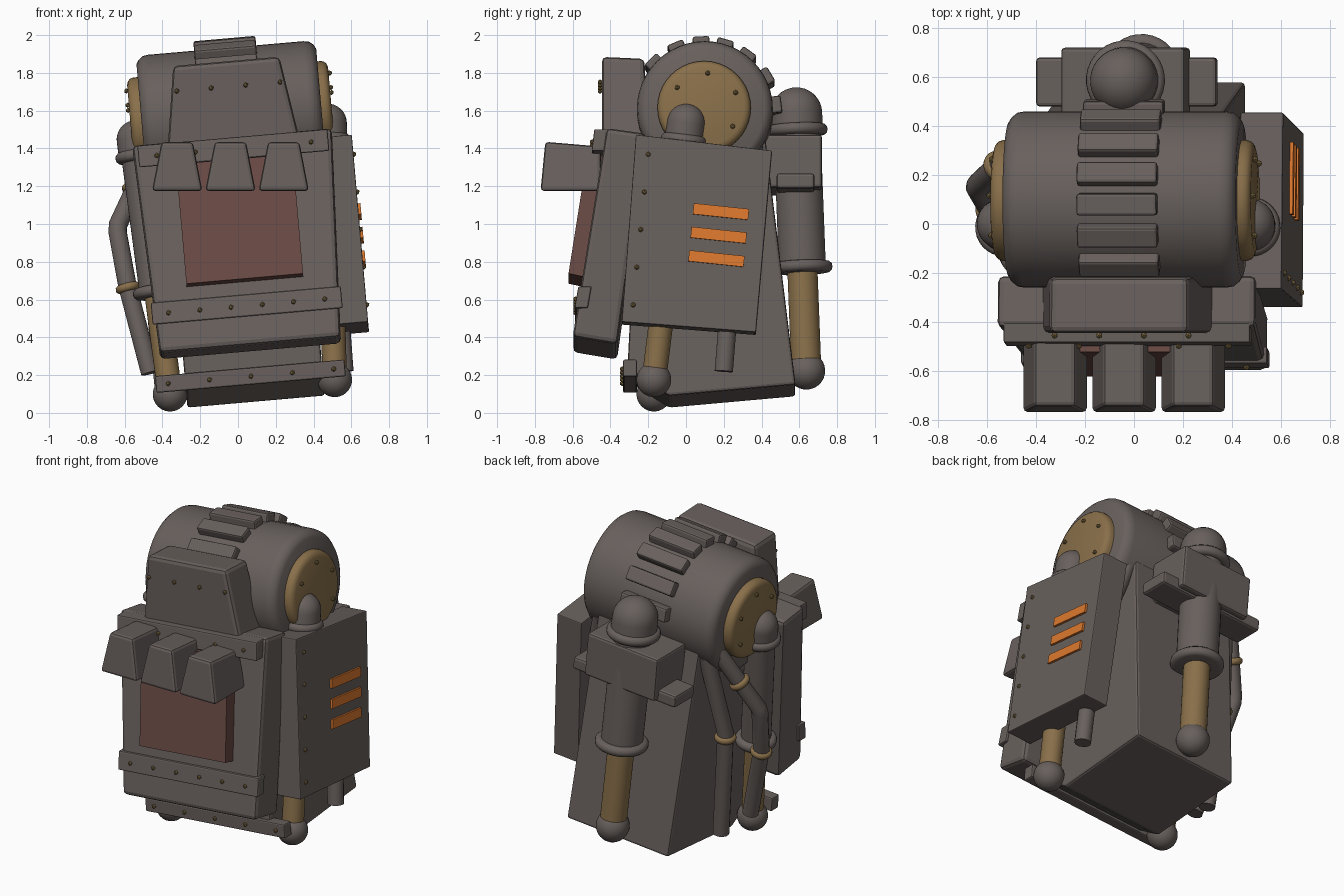
import bpy, bmesh, math
from mathutils import Matrix, Vector

if "Cube" in bpy.data.objects:
    bpy.data.objects.remove(bpy.data.objects["Cube"])

# Whole machine leans 5 degrees about the y axis
LEAN = Matrix.Translation((0.1, 0, 0.009)) @ Matrix.Rotation(math.radians(-5), 4, 'Y')


def material(name, rgb):
    m = bpy.data.materials.new(name)
    m.diffuse_color = (*rgb, 1)
    m.use_nodes = True
    m.node_tree.nodes["Principled BSDF"].inputs["Base Color"].default_value = m.diffuse_color
    return m


GREY = material("warm_grey", (0.138, 0.117, 0.109))
BRASS = material("brass", (0.25, 0.16, 0.068))
RED = material("dark_red", (0.145, 0.069, 0.058))
ORANGE = material("orange", (0.72, 0.19, 0.028))
STUD = material("dark_brass", (0.21, 0.145, 0.055))


def finish(name, bm, mat, frame=LEAN, bevel=0, smooth=False):
    bmesh.ops.recalc_face_normals(bm, faces=bm.faces[:])
    me = bpy.data.meshes.new(name)
    bm.to_mesh(me)
    bm.free()
    me.materials.append(mat)
    ob = bpy.data.objects.new(name, me)
    bpy.context.collection.objects.link(ob)
    ob.matrix_world = frame
    if bevel:
        b = ob.modifiers.new("bevel", 'BEVEL')
        b.width, b.segments = bevel, 2
    if smooth:
        bpy.ops.object.select_all(action='DESELECT')
        ob.select_set(True)
        bpy.context.view_layer.objects.active = ob
        bpy.ops.object.shade_smooth_by_angle(angle=math.radians(35))
    return ob


def prism(name, prof, half, mat=GREY, cx=0, bevel=0.015, frame=LEAN):
    """Side profile in (y, z) spread along x; half-width may vary per point."""
    halves = half if isinstance(half, (list, tuple)) else [half] * len(prof)
    bm = bmesh.new()
    left = [bm.verts.new((cx - h, y, z)) for (y, z), h in zip(prof, halves)]
    right = [bm.verts.new((cx + h, y, z)) for (y, z), h in zip(prof, halves)]
    n = len(prof)
    bm.faces.new(left)
    bm.faces.new(right[::-1])
    for i in range(n):
        j = (i + 1) % n
        bm.faces.new((left[i], right[i], right[j], left[j]))
    return finish(name, bm, mat, frame, bevel)


def rect(y0, y1, z0, z1):
    return [(y0, z0), (y1, z0), (y1, z1), (y0, z1)]


def turned(cy, cz, dy, dz, deg):
    c, s = math.cos(math.radians(deg)), math.sin(math.radians(deg))
    return [(cy + a * c - b * s, cz + a * s + b * c) for a, b in rect(-dy, dy, -dz, dz)]


def lathe(name, a, b, prof, mat=GREY, seg=32):
    """Turn (distance, radius) pairs about the line from a towards b."""
    a, b = Vector(a), Vector(b)
    place = Matrix.Translation(a) @ (b - a).to_track_quat('Z', 'Y').to_matrix().to_4x4()
    bm = bmesh.new()
    rings = []
    for d, r in prof:
        rings.append([bm.verts.new(place @ Vector((r * math.cos(k * math.tau / seg),
                      r * math.sin(k * math.tau / seg), d))) for k in range(seg)])
    for p, q in zip(rings, rings[1:]):
        for k in range(seg):
            bm.faces.new((p[k], p[k - 1], q[k - 1], q[k]))
    bm.faces.new(rings[0])
    bm.faces.new(rings[-1][::-1])
    bmesh.ops.remove_doubles(bm, verts=bm.verts[:], dist=1e-5)
    return finish(name, bm, mat, smooth=True)


def arc(d, r, a0, a1, n=8):
    angles = [math.radians(a0 + (a1 - a0) * i / n) for i in range(n + 1)]
    return [(d + r * math.sin(t), r * math.cos(t)) for t in angles]


def collar(name, a, b, d, r, h=0.03, mat=GREY):
    lathe(name, a, b, [(d - h, r - h), (d - h * .9, r - h * .5), (d - h * .5, r - h * .1), (d, r),
                       (d + h * .5, r - h * .1), (d + h * .9, r - h * .5), (d + h, r - h)], mat)


def rivets(name, pts):
    bm = bmesh.new()
    for p in pts:
        bmesh.ops.create_icosphere(bm, subdivisions=1, radius=0.014, matrix=Matrix.Translation(p))
    finish(name, bm, STUD)


def leg(name, foot, top, ball, rod, sleeve, ring, dome):
    """Piston leg: ball foot, brass rod, sleeve with collars and a domed head."""
    lathe(name + "_foot", foot, top, arc(0, ball, -90, 90, 14))
    lathe(name + "_rod", foot, top, [(0.02, rod), (0.6, rod)], BRASS)
    lathe(name + "_sleeve", foot, top, [(0.55, sleeve), (1.28, sleeve)])
    collar(name + "_lower_collar", foot, top, 0.55, sleeve + 0.035)
    collar(name + "_upper_collar", foot, top, 1.28, ring)
    lathe(name + "_dome", foot, top, [(1.27, dome)] + arc(1.37, dome, 0, 90))


# Core body, tapering upward, with an undercut nose
prism("core_body", [(-0.09, 0.05), (0.58, 0.11), (0.42, 1.42), (-0.25, 1.42), (-0.31, 0.19)], 0.365)

# Leaning front plate and its strips
prism("front_plate", [(-0.6, 0.355), (-0.365, 0.315), (-0.21, 1.43), (-0.42, 1.46)],
      [0.48, 0.48, 0.53, 0.53], cx=-0.005, bevel=0.025)
prism("upper_strip", [(-0.5, 1.34), (-0.42, 1.34), (-0.4, 1.455), (-0.485, 1.455)], 0.505,
      cx=-0.003, bevel=0.008)
prism("lower_strip", [(-0.59, 0.505), (-0.52, 0.505), (-0.5, 0.62), (-0.57, 0.62)], 0.505,
      cx=-0.005, bevel=0.008)
prism("bumper_bar", rect(-0.333, -0.26, 0.143, 0.232), 0.503, cx=-0.018, bevel=0.008)
rivets("upper_strip_rivets", [(-0.41 + 0.205 * i, -0.497, 1.395) for i in range(5)])
rivets("lower_strip_rivets", [(-0.42 + 0.166 * i, -0.585, 0.56) for i in range(6)])
rivets("bumper_rivets", [(-0.455 + 0.22 * i, -0.337, 0.187) for i in range(5)])

# Red double door
for side in (-1, 1):
    prism("red_door", [(-0.622, 0.705), (-0.53, 0.685), (-0.42, 1.33), (-0.522, 1.34)],
          0.155, RED, cx=side * 0.155 - 0.003, bevel=0)

# Three level hoods over the door
for i in range(3):
    prism("hood", [(-0.77, 1.175), (-0.45, 1.175), (-0.45, 1.41), (-0.745, 1.435)],
          [0.133, 0.133, 0.083, 0.083], cx=-0.322 + 0.282 * i, bevel=0.018, frame=Matrix())

# Upper armour hatch
prism("armour_hatch", [(-0.445, 1.42), (-0.2, 1.42), (-0.22, 1.85), (-0.445, 1.86)],
      [0.35, 0.35, 0.282, 0.282], bevel=0.025)
rivets("hatch_rivets", [(-0.275 + 0.183 * i, -0.455, 1.725) for i in range(4)])

# Drum with end caps and ribs
AY, AZ = 0.1, 1.57
shoulder = [(0.0, 0.315), (0.013, 0.337), (0.035, 0.355), (0.065, 0.36)]
lathe("drum", (-0.475, AY, AZ), (1, AY, AZ),
      shoulder + [(0.955 - d, r) for d, r in reversed(shoulder)], seg=48)
for s in (-1, 1):
    lathe("drum_cap", (s * 0.44, AY - 0.004, AZ), (s, AY - 0.004, AZ),
          [(0, 0.247), (0.06, 0.247), (0.077, 0.241), (0.088, 0.229), (0.094, 0.21), (0.094, 0)], BRASS, 40)
    rivets("cap_rivets", [(s * 0.54, AY + 0.18 * math.cos(math.radians(t)),
                           AZ + 0.18 * math.sin(math.radians(t))) for t in range(25, 385, 60)])
for t in (7, 31, 54, 74, 93, 113, 135):
    c, s = math.cos(math.radians(t)), math.sin(math.radians(t))
    prism("drum_rib", turned(AY + 0.376 * c, AZ + 0.376 * s, 0.033, 0.045, t), 0.165, bevel=0.012)

# Right side panel with glowing slits
prism("side_panel", [(-0.34, 0.42), (0.37, 0.365), (0.455, 1.33), (-0.265, 1.415)], 0.088,
      cx=0.54, bevel=0.006)
for i in range(3):
    prism("orange_slit", turned(0.185 - 0.012 * i, 1.005 - 0.125 * i, 0.147, 0.029, -6),
          0.014, ORANGE, cx=0.628, bevel=0)
rivets("panel_rivets", [(0.63, -0.2 - 0.02 * i, 1.31 - 0.2 * i) for i in range(5)])

# Piston legs
for side, foot, head in (("left", -0.45, -0.512), ("right", 0.425, 0.505)):
    leg(side + "_leg", (foot, -0.17, 0.13), (head, 0, 1.49), 0.092, 0.065, 0.09, 0.122, 0.103)
leg("rear_leg", (0, 0.637, 0.215), (-0.005, 0.585, 1.57), 0.1, 0.08, 0.125, 0.162, 0.137)

# Rear bracket that holds the rear leg
prism("rear_block", rect(0.42, 0.72, 1.17, 1.45), 0.253, cx=-0.02)
prism("rear_block_arms", rect(0.48, 0.68, 1.155, 1.235), 0.37, cx=-0.025)


# Hoses with brass clamps
def hose(name, pts, clamps):
    cu = bpy.data.curves.new(name, 'CURVE')
    cu.dimensions = '3D'
    cu.bevel_depth, cu.bevel_resolution, cu.use_fill_caps = 0.05, 4, True
    sp = cu.splines.new('POLY')
    sp.points.add(len(pts) - 1)
    for p, q in zip(sp.points, pts):
        p.co = (*q, 1)
    cu.materials.append(GREY)
    ob = bpy.data.objects.new(name, cu)
    bpy.context.collection.objects.link(ob)
    ob.matrix_world = LEAN
    bpy.ops.object.select_all(action='DESELECT')
    ob.select_set(True)
    bpy.context.view_layer.objects.active = ob
    bpy.ops.object.convert(target='MESH')
    bpy.ops.object.shade_smooth_by_angle(angle=math.radians(35))
    for i, f in clamps:
        a, b = Vector(pts[i]), Vector(pts[i + 1])
        collar(name + "_clamp", a, b, (b - a).length * f, 0.066, 0.022, BRASS)


hose("bent_hose", [(-0.43, 0.33, 1.42), (-0.645, 0.16, 1.05), (-0.652, 0.15, 1.01),
                   (-0.625, 0.06, 0.72), (-0.545, 0.0, 0.25)], [(0, 0.55), (3, 0.02)])
for s, side in ((-1, "left"), (1, "right")):
    hose(side + "_hose", [(s * 0.38, 0.36, 1.38), (s * 0.49, 0.255, 0.86), (s * 0.48, 0.2, 0.17)], [(1, 0.04)])
